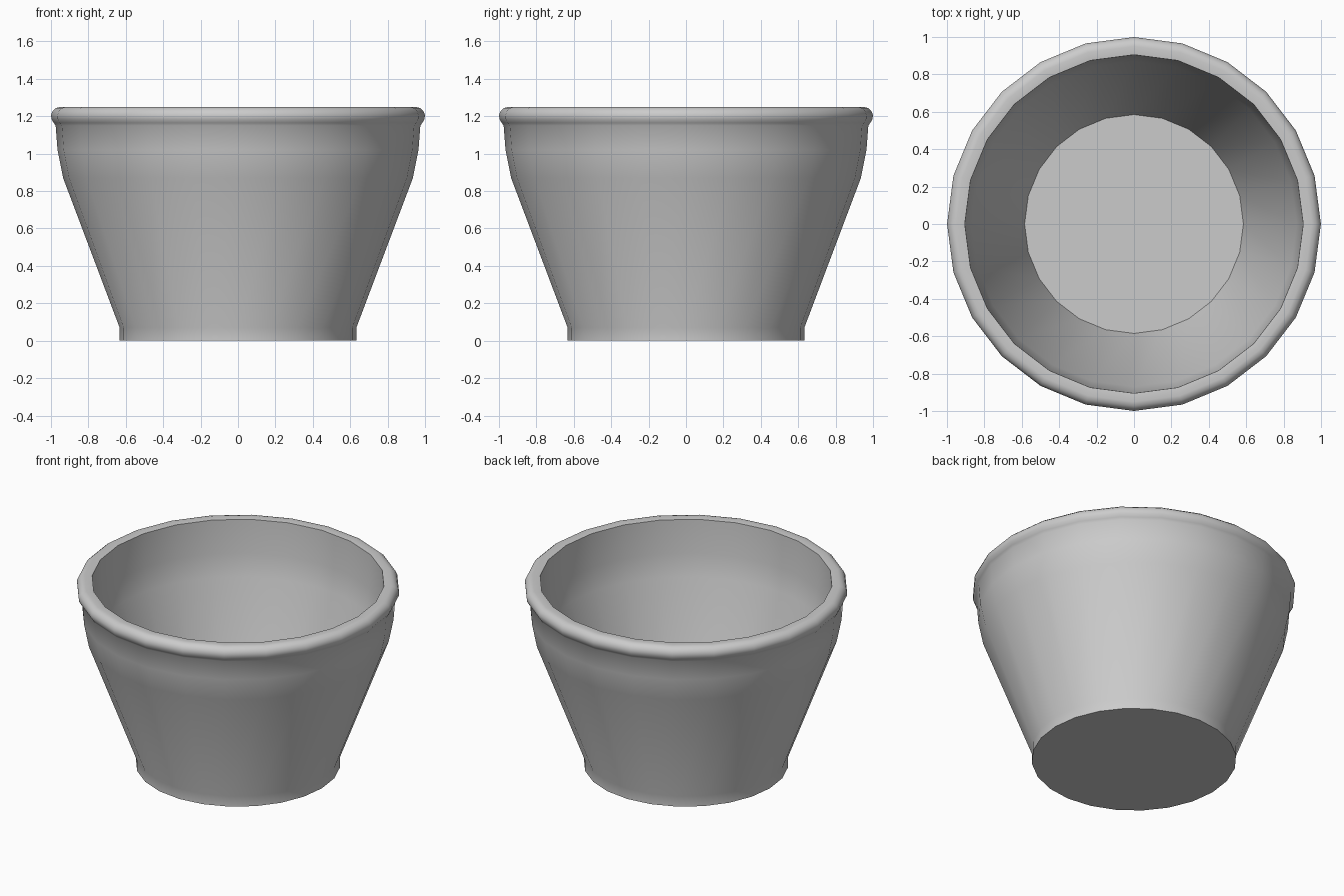
import bpy, bmesh, math

cube = bpy.data.objects.get("Cube")
if cube:
    bpy.data.objects.remove(cube, do_unlink=True)

SIDES = 24

grey = bpy.data.materials.new("plain_grey")
grey.use_nodes = True
colour = (0.6, 0.6, 0.6, 1)
grey.diffuse_color = colour
grey.node_tree.nodes["Principled BSDF"].inputs["Base Color"].default_value = colour


def lathe(name, profile):
    """Spin a (radius, height) profile around z and cap both ends."""
    bm = bmesh.new()
    rings = []
    for r, z in profile:
        rings.append([bm.verts.new((r * math.cos(a), r * math.sin(a), z))
                      for a in (math.tau * i / SIDES for i in range(SIDES))])
    for low, high in zip(rings, rings[1:]):
        for i in range(SIDES):
            j = (i + 1) % SIDES
            bm.faces.new((low[i], low[j], high[j], high[i]))
    bm.faces.new(rings[0][::-1])
    bm.faces.new(rings[-1])
    mesh = bpy.data.meshes.new(name)
    bm.to_mesh(mesh)
    bm.free()
    obj = bpy.data.objects.new(name, mesh)
    bpy.context.collection.objects.link(obj)
    mesh.materials.append(grey)
    bpy.ops.object.select_all(action='DESELECT')
    obj.select_set(True)
    bpy.context.view_layer.objects.active = obj
    bpy.ops.object.shade_smooth_by_angle(angle=math.radians(40))


# Outer wall: short foot, flared side, upright shoulder
outer = [(0.633, 0), (0.633, 0.07), (0.935, 0.87), (0.965, 1.02), (0.975, 1.15)]

# Rolled rim: rounded outside, nearly flat on top, crisp inner edge
rim = [(0.95 + 0.05 * math.cos(a), 1.2 + 0.05 * math.sin(a))
       for a in (math.radians(d) for d in range(-45, 91, 27))]
rim.append((0.905, 1.245))

# Inner wall running straight down to the flat floor
inner = [(0.895, 1.02), (0.87, 0.87), (0.585, 0.08)]

lathe("bowl", outer + rim + inner)
